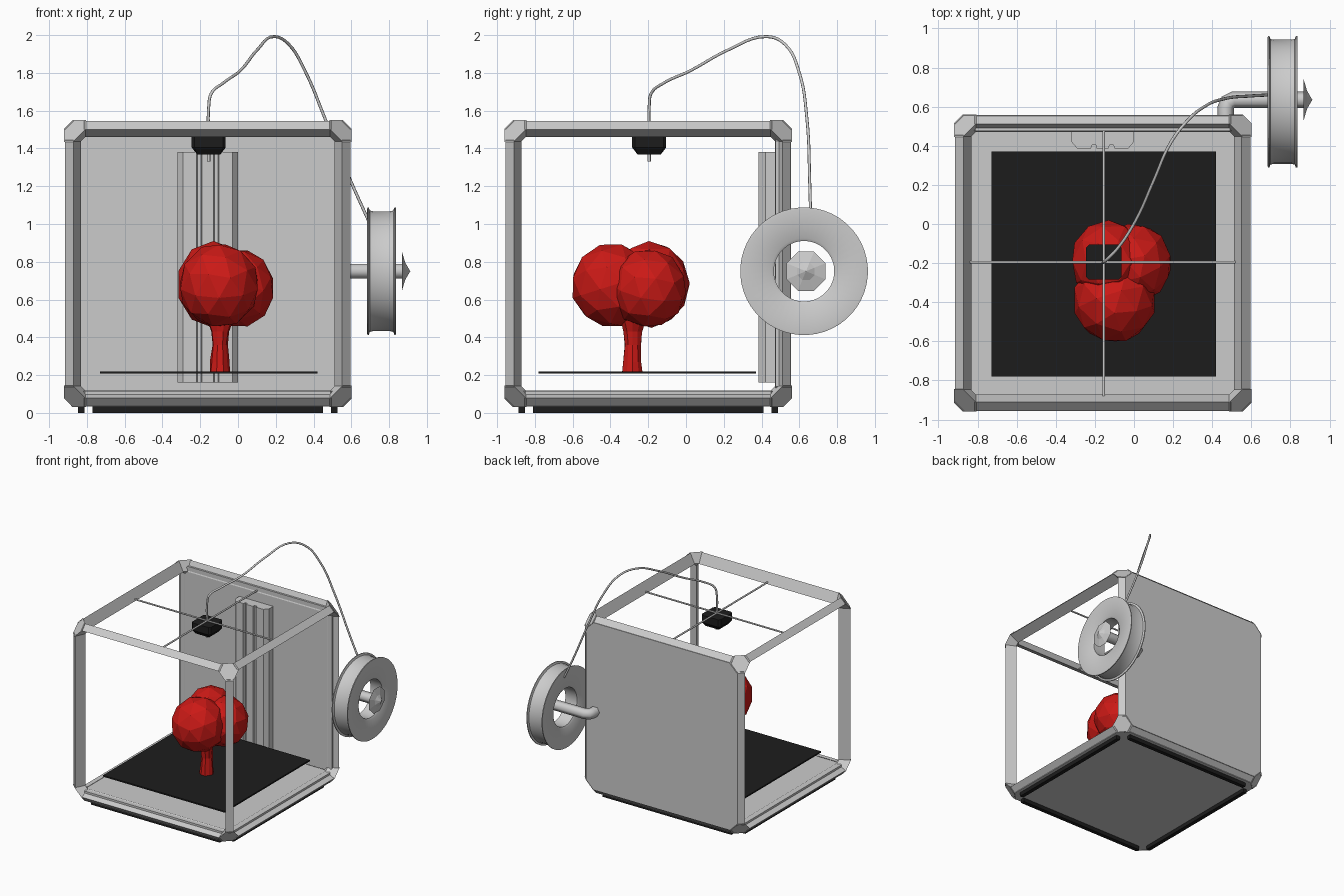
import bpy, bmesh, math, random
from itertools import product
from mathutils import Vector

if "Cube" in bpy.data.objects:
    bpy.data.objects.remove(bpy.data.objects["Cube"])
random.seed(4)

C = Vector((-0.16, -0.20, 0.79))   # centre of the cube frame
H = 0.76                           # half size of the cube frame


def material(name, rgb):
    m = bpy.data.materials.new(name)
    m.diffuse_color = (*rgb, 1)
    m.use_nodes = True
    m.node_tree.nodes["Principled BSDF"].inputs["Base Color"].default_value = m.diffuse_color
    return m


BLACK = material("black", (0.012, 0.012, 0.012))
RED = material("red", (0.6, 0.01, 0.008))


def finish(name, bm, mat=None, smooth=False):
    bmesh.ops.recalc_face_normals(bm, faces=bm.faces)
    me = bpy.data.meshes.new(name)
    bm.to_mesh(me)
    bm.free()
    ob = bpy.data.objects.new(name, me)
    bpy.context.collection.objects.link(ob)
    if mat:
        me.materials.append(mat)
    if smooth:
        bpy.ops.object.select_all(action='DESELECT')
        bpy.context.view_layer.objects.active = ob
        ob.select_set(True)
        bpy.ops.object.shade_smooth_by_angle(angle=math.radians(35))
    return ob


def hull(name, pts, mat=None):
    bm = bmesh.new()
    for p in pts:
        bm.verts.new(p)
    bmesh.ops.convex_hull(bm, input=bm.verts)
    bmesh.ops.dissolve_limit(bm, angle_limit=0.02, verts=bm.verts, edges=bm.edges)
    return finish(name, bm, mat)


def box(name, lo, hi, mat=None):
    return hull(name, list(product(*zip(lo, hi))), mat)


def prism(name, outline, z0, z1):
    bm = bmesh.new()
    f = bm.faces.new([bm.verts.new((x, y, z0)) for x, y in outline])
    r = bmesh.ops.extrude_face_region(bm, geom=[f])
    top = [v for v in r['geom'] if isinstance(v, bmesh.types.BMVert)]
    bmesh.ops.translate(bm, verts=top, vec=(0, 0, z1 - z0))
    return finish(name, bm)


def lathe_x(name, profile, cy, cz, n, closed, smooth=True):
    """Spin an (x, radius) profile around a line parallel to x."""
    bm = bmesh.new()
    rings = [[bm.verts.new((x, cy + r * math.cos(a), cz + r * math.sin(a)))
              for x, r in profile]
             for a in (2 * math.pi * (i + 0.5) / n for i in range(n))]
    m = len(profile)
    for i in range(n):
        a, b = rings[i], rings[(i + 1) % n]
        for j in range(m if closed else m - 1):
            k = (j + 1) % m
            bm.faces.new((a[j], a[k], b[k], b[j]))
    bmesh.ops.remove_doubles(bm, verts=bm.verts, dist=1e-5)
    return finish(name, bm, None, smooth)


def tube(name, pts, r, kind='POLY', res=2):
    cu = bpy.data.curves.new(name, 'CURVE')
    cu.dimensions = '3D'
    cu.bevel_depth, cu.bevel_resolution = r, res
    cu.use_fill_caps = True
    if kind == 'BEZIER':
        s = cu.splines.new('BEZIER')
        s.bezier_points.add(len(pts) - 1)
        for b, p in zip(s.bezier_points, pts):
            b.co = p
            b.handle_left_type = b.handle_right_type = 'AUTO'
        s.resolution_u = 6
    else:
        s = cu.splines.new('POLY')
        s.points.add(len(pts) - 1)
        for b, p in zip(s.points, pts):
            b.co = (*p, 1)
    ob = bpy.data.objects.new(name, cu)
    bpy.context.collection.objects.link(ob)
    return ob


# frame: three-sided beams along the cube edges, hexagonal caps at its corners
L = 0.115
SECTION = [(0.045, 0.0), (0.0, 0.045), (0.085, 0.085)]


def place(signs, d):
    return C + Vector([s * (H - k) for s, k in zip(signs, d)])


for axis in range(3):
    for s1, s2 in product((-1, 1), repeat=2):
        pts = []
        for e in (-1, 1):
            for u, v in SECTION:
                d, sg = [u + 0.004, v + 0.004], [s1, s2]
                d.insert(axis, L - 0.01)
                sg.insert(axis, e)
                pts.append(place(sg, d))
        hull("frame_beam", pts)

for sg in product((-1, 1), repeat=3):
    pts = []
    for axis in range(3):
        for u, v in SECTION:
            d = [u, v]
            d.insert(axis, L)
            pts.append(place(sg, d))
    hull("frame_corner", pts)


# closed back and bottom panels with clipped corners
def panel(name, to_xyz):
    a, b = H - 0.045, H - 0.11
    ring = [(s * p, t * q) for s in (-1, 1) for t in (-1, 1) for p, q in ((a, b), (b, a))]
    hull(name, [C + Vector(to_xyz(p, q, w)) for p, q in ring for w in (H - 0.003, H - 0.085)])


panel("back_panel", lambda p, q, w: (p, w, q))
panel("bottom_panel", lambda p, q, w: (p, q, -w))

# rubber foot strips
for s in (-1, 1):
    x, y = C.x + s * 0.67, C.y + s * 0.67
    box("foot_strip_side", (x - 0.017, C.y - 0.61, 0), (x + 0.017, C.y + 0.61, 0.035), BLACK)
    box("foot_strip_end", (C.x - 0.61, y - 0.017, 0), (C.x + 0.61, y + 0.017, 0.035), BLACK)

# print bed
box("print_bed", (-0.73, -0.78, 0.208), (0.42, 0.37, 0.22), BLACK)

# grooved lift column on the back panel
half = [(0.16, 0.49), (0.16, 0.42), (0.13, 0.385), (0.06, 0.385),
        (0.055, 0.405), (0.035, 0.405), (0.03, 0.385)]
prism("lift_column", [(C.x + x, y) for x, y in half]
      + [(C.x - x, y) for x, y in reversed(half)], 0.16, 1.38)

# gantry rods and print head
tube("gantry_rod_x", [(-0.84, -0.195, 1.472), (0.52, -0.195, 1.472)], 0.007)
tube("gantry_rod_y", [(-0.155, -0.88, 1.472), (-0.155, 0.48, 1.472)], 0.007)
HX, HY = -0.155, -0.195
hull("print_head", [(HX + s * p, HY + t * q, z) for s in (-1, 1) for t in (-1, 1)
                    for p, q, z in ((0.09, 0.075, 1.467), (0.075, 0.09, 1.467),
                                    (0.09, 0.075, 1.405), (0.075, 0.09, 1.405),
                                    (0.062, 0.062, 1.369))], BLACK)
tube("nozzle", [(HX, HY, 1.39), (HX, HY, 1.332)], 0.009)

# filament from the spool to the head
tube("filament", [(HX, HY, 1.45), (HX, HY, 1.62), (-0.142, -0.185, 1.69),
                  (-0.08, -0.12, 1.745), (0.01, 0.02, 1.81), (0.10, 0.22, 1.92),
                  (0.19, 0.42, 1.992), (0.27, 0.525, 1.95), (0.36, 0.60, 1.80),
                  (0.46, 0.64, 1.56), (0.60, 0.655, 1.22), (0.69, 0.66, 1.02)],
     0.008, 'BEZIER')

# spool and its holder
SY, SZ = 0.625, 0.75
side = [(0.075, 0.155), (0.055, 0.16), (0.064, 0.175), (0.077, 0.325),
        (0.075, 0.338), (0.068, 0.338), (0.062, 0.322), (0.045, 0.318)]
side = side[1:]
lathe_x("spool", [(0.76 + x, r) for x, r in side]
        + [(0.76 - x, r) for x, r in reversed(side)], SY, SZ, 48, True)
tube("spool_holder", [(0.47, 0.53, SZ), (0.47, 0.595, SZ), (0.48, 0.622, SZ),
                      (0.51, 0.635, SZ), (0.88, 0.635, SZ)], 0.043, res=1)
lathe_x("holder_cap", [(0.868, 0.0), (0.868, 0.112), (0.885, 0.05), (0.912, 0.0)],
        0.635, SZ, 8, False, False)


# printed tree: faceted leaf balls on a rough trunk
def leaf_ball(name, c, r, turn):
    bm = bmesh.new()
    bmesh.ops.create_icosphere(bm, subdivisions=2, radius=1)
    ct, st = math.cos(turn), math.sin(turn)
    for v in bm.verts:
        x, y, z = v.co
        y, z = y * ct - z * st, y * st + z * ct
        v.co = (c[0] + x * r[0], c[1] + y * r[1], c[2] + z * r[2])
    finish(name, bm, RED)


leaf_ball("leaf_ball_front", (-0.10, -0.39, 0.675), (0.215, 0.22, 0.225), 0.3)
leaf_ball("leaf_ball_right", (0.00, -0.20, 0.66), (0.195, 0.205, 0.21), 0.9)
leaf_ball("leaf_ball_left", (-0.13, -0.19, 0.68), (0.195, 0.21, 0.23), 1.6)

bm = bmesh.new()
rings = []
for z, r in ((0.215, 0.058), (0.27, 0.052), (0.36, 0.045), (0.43, 0.05), (0.52, 0.085)):
    rings.append([bm.verts.new((-0.095 + k * math.cos(a), -0.282 + k * math.sin(a), z))
                  for a, k in ((i * math.pi / 5, r * random.uniform(0.86, 1.06))
                               for i in range(10))])
for a, b in zip(rings, rings[1:]):
    for i in range(10):
        j = (i + 1) % 10
        bm.faces.new((a[i], a[j], b[j], b[i]))
bm.faces.new(rings[0])
bm.faces.new(rings[-1])
finish("tree_trunk", bm, RED)
